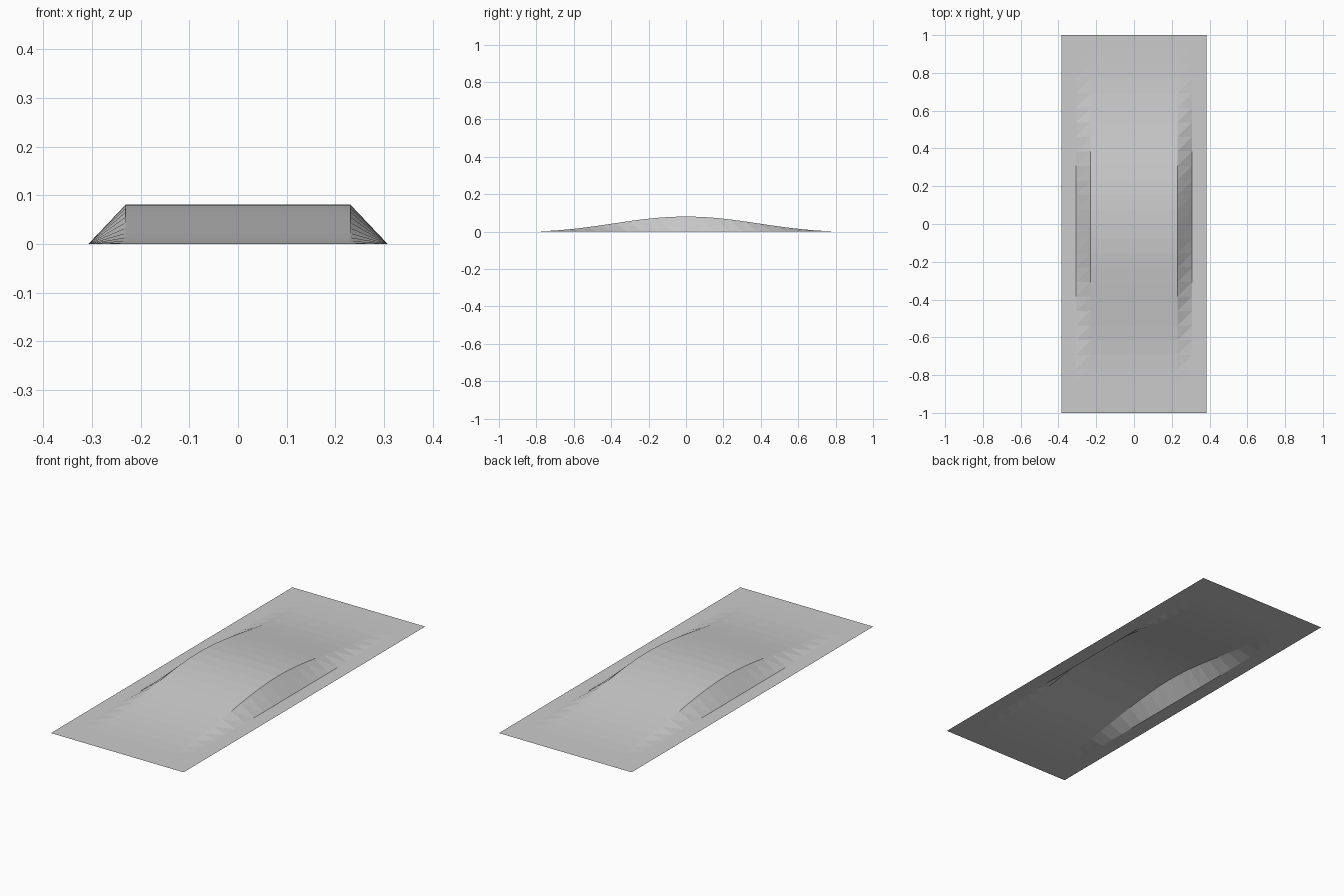
import bpy, bmesh, math

if "Cube" in bpy.data.objects:
    bpy.data.objects.remove(bpy.data.objects["Cube"])

COLS, ROWS = 10, 26
CELL = 2.0 / ROWS
PEAK, REACH = 0.081, 12 * CELL   # bump height and half length


def height(i, j):
    """Rounded hump along y, flat across, dropping to the sheet in one cell."""
    x = abs(i - COLS / 2)
    y = abs(j - ROWS / 2) * CELL
    if x > 3 or y >= REACH:
        return 0.0
    return PEAK * (0.5 + 0.5 * math.cos(math.pi * y / REACH)) ** 1.3


# Sheet with raised bump: triangulated grid with one diagonal direction
bm = bmesh.new()
grid = [[bm.verts.new(((i - COLS / 2) * CELL, (j - ROWS / 2) * CELL, height(i, j)))
         for j in range(ROWS + 1)] for i in range(COLS + 1)]
for i in range(COLS):
    for j in range(ROWS):
        a, b = grid[i][j], grid[i + 1][j]
        c, d = grid[i + 1][j + 1], grid[i][j + 1]
        bm.faces.new((a, b, c))
        bm.faces.new((a, c, d))

mesh = bpy.data.meshes.new("bump_sheet")
bm.to_mesh(mesh)
bm.free()
sheet = bpy.data.objects.new("bump_sheet", mesh)
bpy.context.collection.objects.link(sheet)

# Plain grey surface
grey = bpy.data.materials.new("light_grey")
grey.diffuse_color = (0.6, 0.6, 0.6, 1.0)
grey.use_nodes = True
grey.node_tree.nodes["Principled BSDF"].inputs["Base Color"].default_value = grey.diffuse_color
mesh.materials.append(grey)
